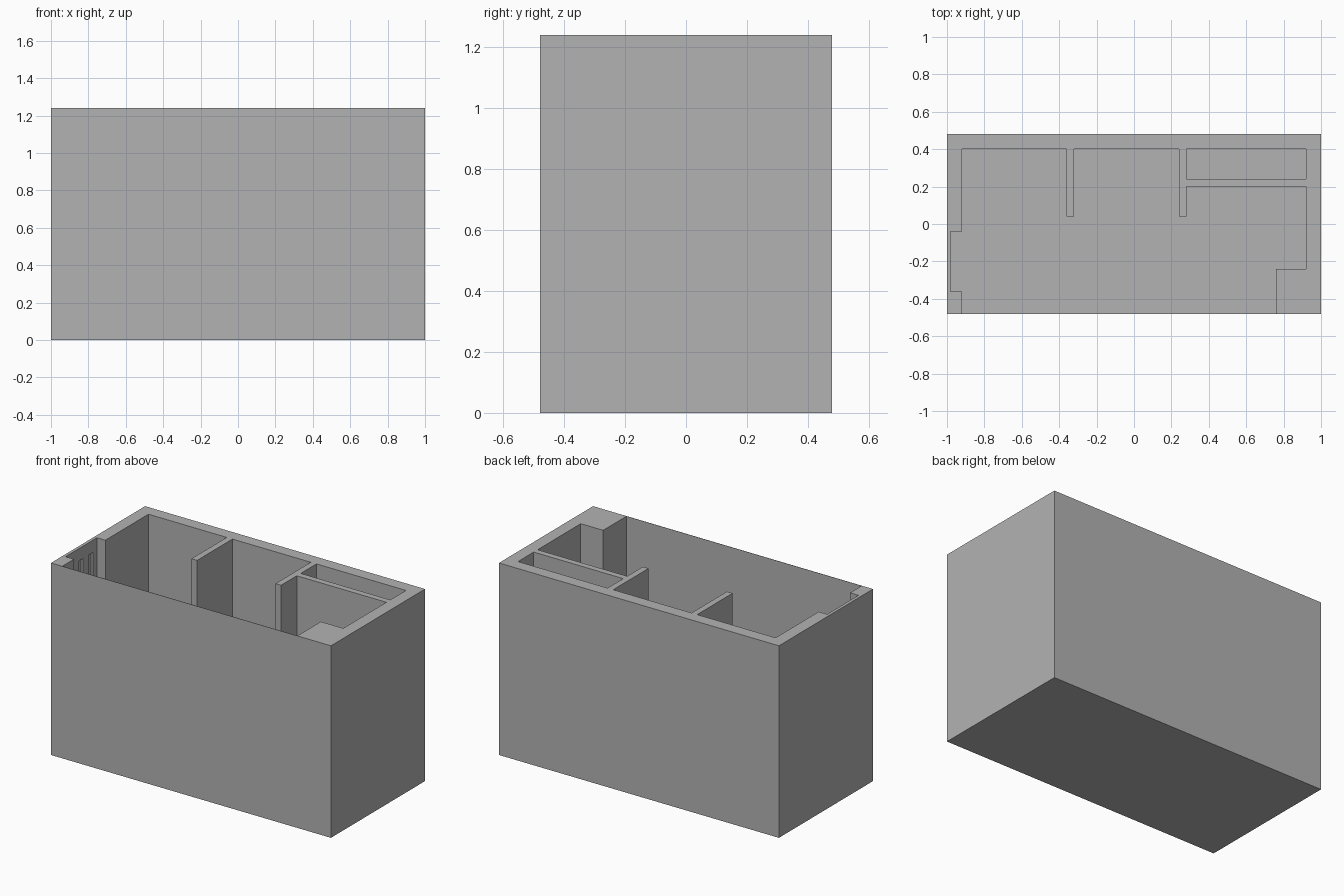
import bpy
import bmesh

default = bpy.data.objects.get("Cube")
if default:
    bpy.data.objects.remove(default, do_unlink=True)

HEIGHT = 1.24
FLOOR = 0.04
FRONT = -0.478   # inside of the paper-thin front wall

grey = bpy.data.materials.new("plain_grey")
grey.use_nodes = True
grey.diffuse_color = (0.45, 0.45, 0.45, 1)
grey.node_tree.nodes["Principled BSDF"].inputs["Base Color"].default_value = grey.diffuse_color


def prism(name, outline, z0, z1):
    """Extrude a floor outline from z0 to z1."""
    bm = bmesh.new()
    base = bm.faces.new([bm.verts.new((x, y, z0)) for x, y in outline])
    grown = bmesh.ops.extrude_face_region(bm, geom=[base])["geom"]
    for v in grown:
        if isinstance(v, bmesh.types.BMVert):
            v.co.z = z1
    bmesh.ops.recalc_face_normals(bm, faces=bm.faces)
    mesh = bpy.data.meshes.new(name)
    bm.to_mesh(mesh)
    bm.free()
    mesh.materials.append(grey)
    obj = bpy.data.objects.new(name, mesh)
    bpy.context.collection.objects.link(obj)
    return obj


def rect(x0, x1, y0, y1):
    return [(x0, y0), (x1, y0), (x1, y1), (x0, y1)]


def carve(target, cutter):
    """Subtract the cutter for good, then remove it."""
    cutter.hide_render = True
    mod = target.modifiers.new("carve", "BOOLEAN")
    mod.operation = "DIFFERENCE"
    mod.solver = "EXACT"
    mod.object = cutter
    graph = bpy.context.evaluated_depsgraph_get()
    mesh = bpy.data.meshes.new_from_object(target.evaluated_get(graph))
    target.modifiers.clear()
    target.data = mesh
    bpy.data.objects.remove(cutter, do_unlink=True)


# Solid block that becomes the walls and floor
walls = prism("room_walls", rect(-1, 1, -0.48, 0.48), 0, HEIGHT)

# Main room: end alcove, two partition stubs and a corner column
room = [
    (-0.92, FRONT), (-0.92, -0.36), (-0.98, -0.36), (-0.98, -0.04),
    (-0.92, -0.04), (-0.92, 0.40), (-0.36, 0.40), (-0.36, 0.04),
    (-0.32, 0.04), (-0.32, 0.40), (0.24, 0.40), (0.24, 0.04),
    (0.28, 0.04), (0.28, 0.20), (0.92, 0.20), (0.92, -0.24),
    (0.76, -0.24), (0.76, FRONT),
]
carve(walls, prism("room_cutter", room, FLOOR, HEIGHT + 0.1))

# Narrow closet behind the room
carve(walls, prism("closet_cutter", rect(0.28, 0.92, 0.24, 0.40), FLOOR, HEIGHT + 0.1))

# Upright slots recessed into the alcove wall
for y in (-0.30, -0.20, -0.10):
    carve(walls, prism("slot_cutter", rect(-0.995, -0.97, y - 0.02, y + 0.02), 0.24, 1.16))
